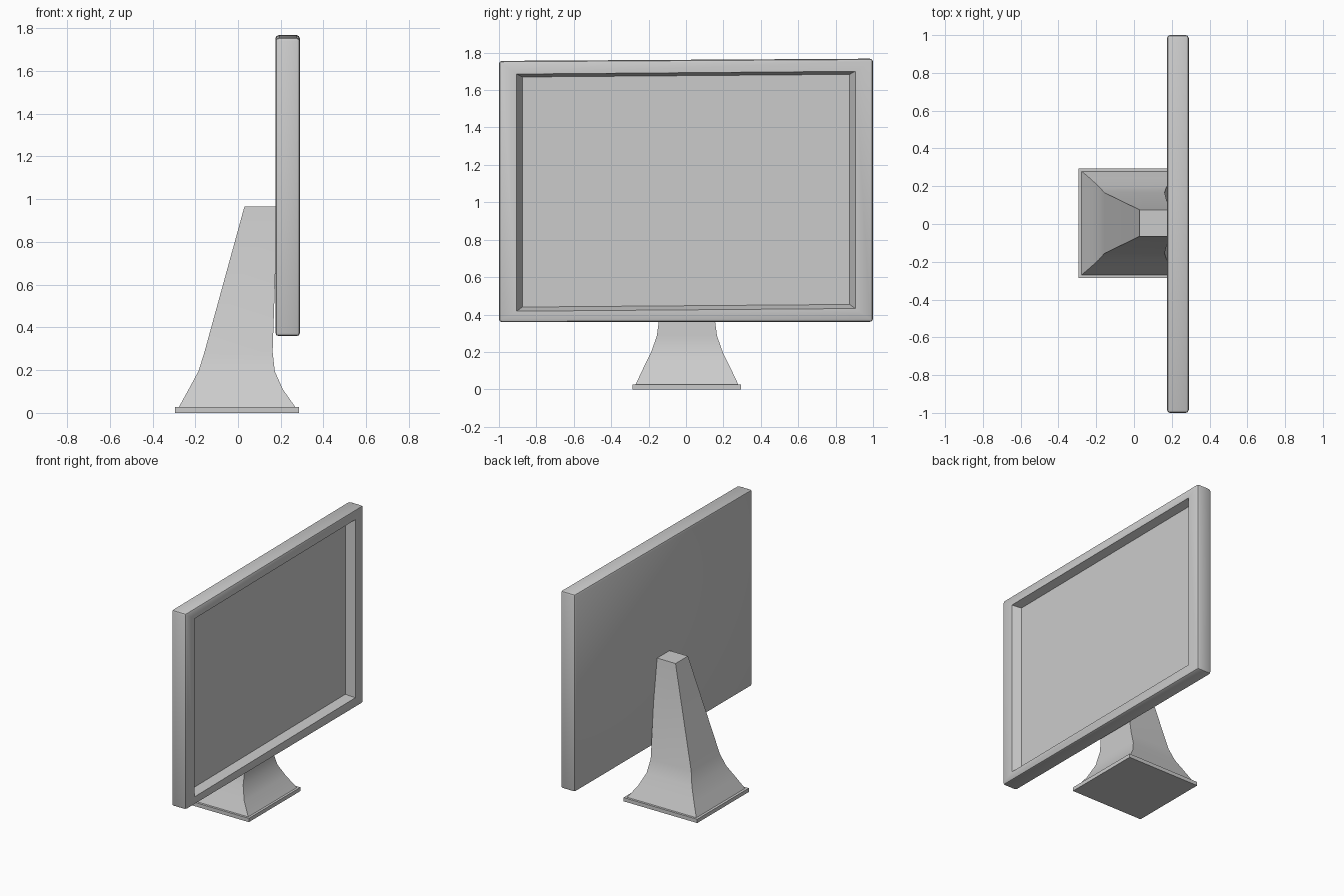
import bpy, bmesh

if "Cube" in bpy.data.objects:
    bpy.data.objects.remove(bpy.data.objects["Cube"])


def loft(name, rings, bevel_rings=0, width=0.0):
    """Skin a list of 4-point rings, cap both ends, optionally bevel the first rings."""
    bm = bmesh.new()
    loops = [[bm.verts.new(p) for p in ring] for ring in rings]
    for a, b in zip(loops, loops[1:]):
        for i in range(4):
            j = (i + 1) % 4
            bm.faces.new((a[i], a[j], b[j], b[i]))
    bm.faces.new(loops[0])
    bm.faces.new(loops[-1])
    bmesh.ops.recalc_face_normals(bm, faces=bm.faces)
    if bevel_rings:
        outer = {v for loop in loops[:bevel_rings] for v in loop}
        edges = [e for e in bm.edges if all(v in outer for v in e.verts)]
        bmesh.ops.bevel(bm, geom=edges, offset=width, segments=2, profile=0.5,
                        affect='EDGES')
    mesh = bpy.data.meshes.new(name)
    bm.to_mesh(mesh)
    bm.free()
    ob = bpy.data.objects.new(name, mesh)
    bpy.context.collection.objects.link(ob)
    bpy.ops.object.select_all(action='DESELECT')
    ob.select_set(True)
    bpy.context.view_layer.objects.active = ob
    bpy.ops.object.shade_smooth_by_angle(angle=0.52)
    return ob


def level(x0, x1, half_y, z):
    """Horizontal rectangle of the stand."""
    c = 0.005
    return [(x0, c - half_y, z), (x1, c - half_y, z),
            (x1, c + half_y, z), (x0, c + half_y, z)]


def upright(x, half_y, z0, z1, tilt0, tilt1):
    """Vertical rectangle of the screen; tilt is the slight rise towards +y."""
    return [(x, -half_y, z0 - half_y * tilt0), (x, half_y, z0 + half_y * tilt0),
            (x, half_y, z1 + half_y * tilt1), (x, -half_y, z1 - half_y * tilt1)]


# screen housing: rounded slab with a recessed display
loft("screen", [
    upright(0.175, 1.0, 0.36, 1.762, 0.001, 0.006),
    upright(0.29, 1.0, 0.36, 1.762, 0.001, 0.006),
    upright(0.29, 0.905, 0.425, 1.693, 0.008, 0.008),
    upright(0.233, 0.875, 0.447, 1.677, 0.008, 0.008),
], bevel_rings=2, width=0.016)

# base plate
loft("base_plate", [level(-0.295, 0.285, 0.29, 0.0),
                    level(-0.295, 0.285, 0.29, 0.027)])

# flared stand neck
loft("stand_neck", [
    level(-0.278, 0.27, 0.275, 0.025),
    level(-0.231, 0.21, 0.235, 0.11),
    level(-0.185, 0.172, 0.193, 0.195),
    level(-0.157, 0.162, 0.161, 0.285),
    level(0.03, 0.185, 0.07, 0.965),
])
